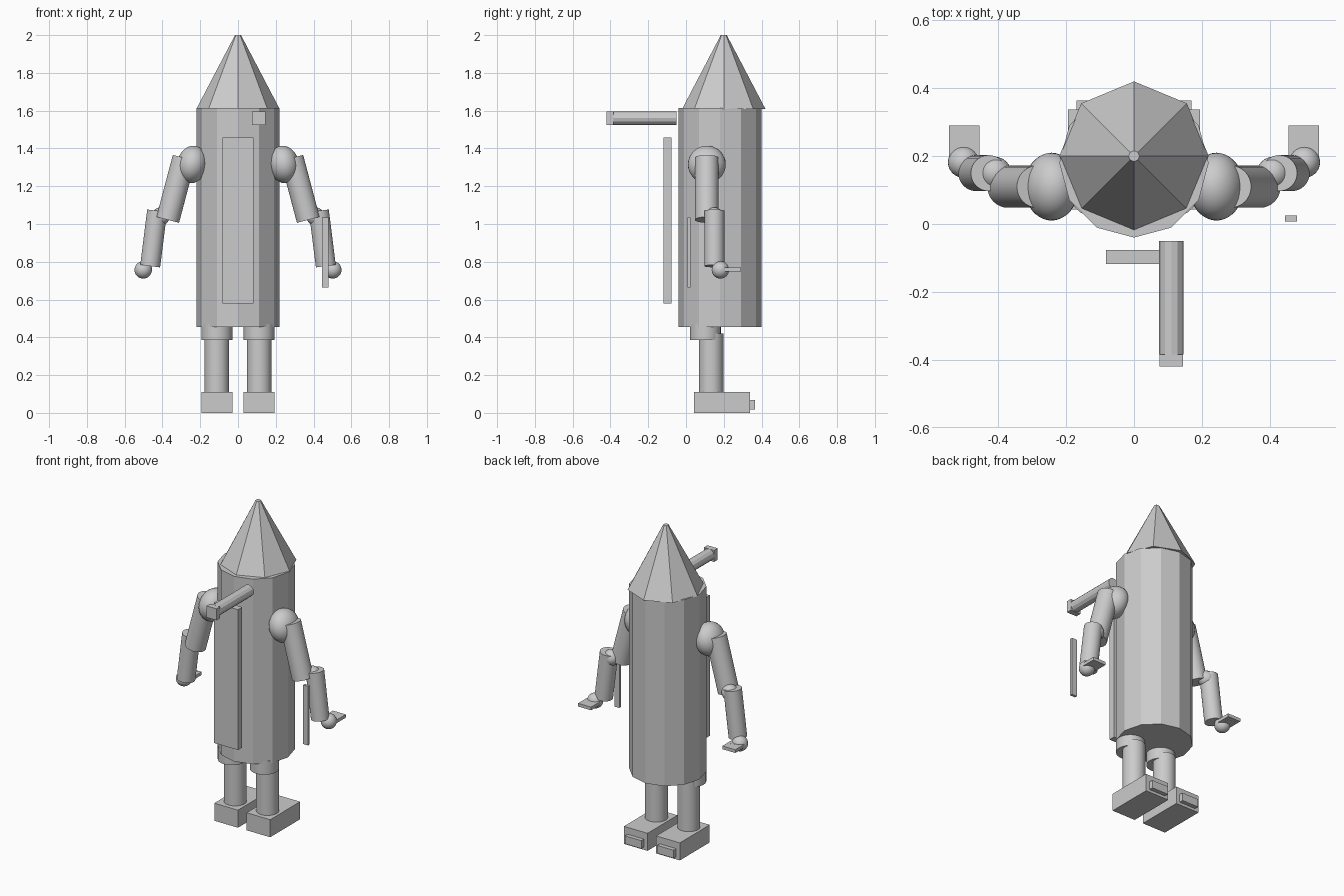
import bpy
import math
from mathutils import Vector

cube = bpy.data.objects.get("Cube")
if cube:
    bpy.data.objects.remove(cube, do_unlink=True)

grey = bpy.data.materials.new("plain_grey")
grey.use_nodes = True
colour = (0.6, 0.6, 0.6, 1)
grey.diffuse_color = colour
grey.node_tree.nodes["Principled BSDF"].inputs["Base Color"].default_value = colour


def finish(name, smooth=False):
    obj = bpy.context.object
    obj.name = name
    obj.data.materials.append(grey)
    if smooth:
        bpy.ops.object.shade_smooth_by_angle(angle=math.radians(40))
    return obj


def box(name, low, high):
    low, high = Vector(low), Vector(high)
    bpy.ops.mesh.primitive_cube_add(size=1, location=(low + high) / 2)
    bpy.context.object.scale = high - low
    return finish(name)


def tube(name, start, end, radius, sides=32, smooth=True):
    start, end = Vector(start), Vector(end)
    axis = end - start
    bpy.ops.mesh.primitive_cylinder_add(
        vertices=sides, radius=radius, depth=axis.length, location=(start + end) / 2,
        rotation=axis.to_track_quat("Z", "Y").to_euler())
    return finish(name, smooth)


def ball(name, centre, radii, tilt=0):
    bpy.ops.mesh.primitive_uv_sphere_add(
        segments=32, ring_count=16, radius=1, location=centre, rotation=(0, tilt, 0))
    bpy.context.object.scale = radii
    return finish(name, True)


# Body and pointed head
tube("body", (0, 0.18, 0.455), (0, 0.18, 1.615), 0.22, 12, False)
bpy.ops.mesh.primitive_cone_add(vertices=8, radius1=0.22, radius2=0.016,
                                depth=0.39, location=(0, 0.2, 1.805))
finish("pointed_head")

# Chest panel and forward pipe
box("front_panel", (-0.083, -0.118, 0.578), (0.083, -0.077, 1.458))
tube("pipe", (0.11, -0.385, 1.56), (0.11, -0.05, 1.56), 0.036, 12, False)
box("pipe_end", (0.075, -0.42, 1.523), (0.145, -0.385, 1.595))

for side, s in (("left", 1), ("right", -1)):
    # Arm
    ball(side + "_shoulder", (s * 0.243, 0.11, 1.315), (0.08, 0.1, 0.1), -s * 0.2)
    tube(side + "_upper_arm", (s * 0.285, 0.11, 1.35), (s * 0.372, 0.11, 1.022), 0.062)
    ball(side + "_elbow", (s * 0.41, 0.15, 1.04), (0.048, 0.048, 0.048))
    tube(side + "_forearm", (s * 0.428, 0.15, 1.07), (s * 0.465, 0.15, 0.777), 0.053)
    ball(side + "_hand", (s * 0.502, 0.182, 0.757), (0.046, 0.046, 0.046))
    for i in range(4):
        x = s * (0.466 + i * 0.0225)
        box(f"{side}_finger_{i + 1}", (x - 0.0112, 0.2, 0.749), (x + 0.0112, 0.29, 0.769))

    # Leg
    x = s * 0.112
    tube(side + "_hip", (x, 0.102, 0.385), (x, 0.102, 0.47), 0.082)
    ball(side + "_hip_joint", (x, 0.113, 0.425), (0.06, 0.06, 0.06))
    tube(side + "_leg", (x, 0.133, 0.1), (x, 0.133, 0.42), 0.065)
    box(side + "_foot", (x - 0.082, 0.042, 0), (x + 0.082, 0.338, 0.11))
    box(side + "_heel_block", (x - 0.057, 0.33, 0.017), (x + 0.057, 0.364, 0.067))

# Loose stick beside the left hand
box("stick", (0.445, 0.008, 0.665), (0.48, 0.025, 1.035))
